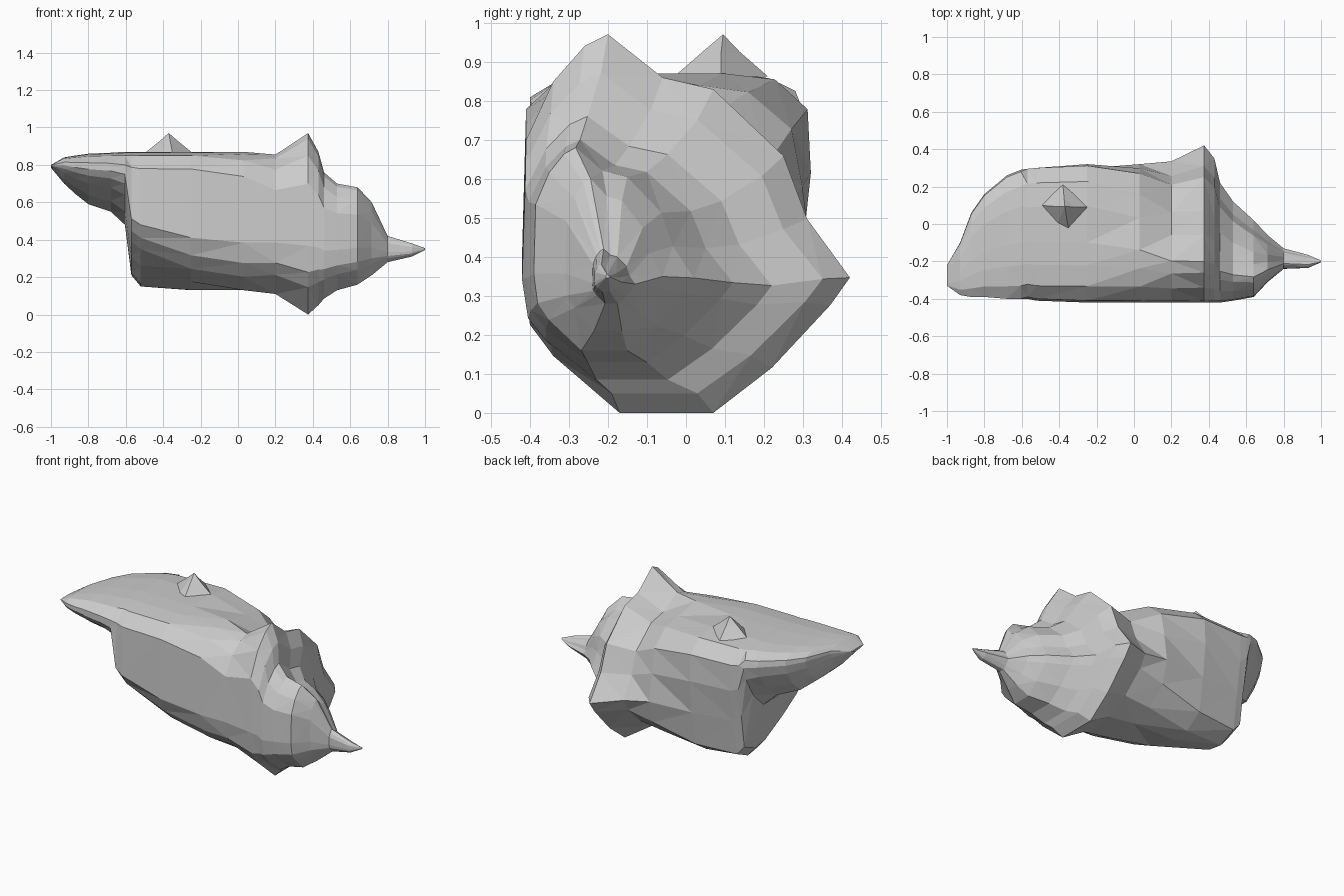
import bpy, bmesh

# Cross-sections (y, z), matching point order around the ring
LEDGE = [(.27, .70), (.29, .78), (.28, .825), (.20, .86), (.09, .87), (-.10, .87),
         (-.22, .865), (-.33, .85), (-.40, .80), (-.40, .75), (-.37, .70), (-.30, .64),
         (-.17, .55), (.0, .48), (.10, .48), (.20, .58)]
REAR = [(.27, .42), (.30, .62), (.30, .78), (.22, .855), (.09, .87), (-.10, .87),
        (-.22, .865), (-.33, .85), (-.40, .78), (-.41, .48), (-.36, .41), (-.29, .35),
        (-.15, .26), (.03, .165), (.13, .15), (.24, .20)]
BARREL = [(.305, .42), (.32, .62), (.305, .78), (.22, .855), (.09, .87), (-.10, .87),
          (-.22, .865), (-.33, .85), (-.41, .78), (-.42, .37), (-.38, .26), (-.30, .18),
          (-.17, .13), (.03, .13), (.17, .14), (.275, .23)]
COLLAR = [(.42, .35), (.31, .50), (.25, .66), (.07, .83), (-.06, .86), (-.20, .97),
          (-.26, .94), (-.34, .85), (-.41, .70), (-.42, .37), (-.40, .23), (-.34, .15),
          (-.17, .005), (.07, .005), (.22, .12), (.37, .28)]


def mix(a, b, t):
    return [(p[0] + (q[0] - p[0]) * t, p[1] + (q[1] - p[1]) * t) for p, q in zip(a, b)]


def fit(section, st):
    """Scale a section into the bounding box (y min, y max, z min, z max) at x."""
    x, a, b, c, d = st
    ys, zs = [p[0] for p in section], [p[1] for p in section]
    y0, y1, z0, z1 = min(ys), max(ys), min(zs), max(zs)
    return [(x, a + (y - y0) / (y1 - y0) * (b - a),
             c + (z - z0) / (z1 - z0) * (d - c)) for y, z in section]


def finish(bm, name):
    bmesh.ops.triangulate(bm, faces=bm.faces[:])
    bmesh.ops.recalc_face_normals(bm, faces=bm.faces[:])
    me = bpy.data.meshes.new(name)
    bm.to_mesh(me)
    bm.free()
    ob = bpy.data.objects.new(name, me)
    bpy.context.collection.objects.link(ob)
    return ob


# Stations along x: overhanging ledge, barrel, flared collar, pointed snout
parts = [
    (LEDGE, [(-1, -.33, -.22, .785, .80), (-.93, -.38, -.10, .70, .84),
             (-.87, -.39, .06, .645, .85), (-.80, -.39, .16, .59, .86),
             (-.68, -.40, .26, .55, .865), (-.605, -.40, .29, .48, .87)]),
    (REAR, [(-.57, -.40, .295, .21, .87), (-.52, -.41, .30, .15, .87)]),
    (mix(REAR, BARREL, .55), [(-.25, -.42, .32, .13, .87)]),
    (mix(BARREL, COLLAR, .3), [(.03, -.42, .32, .13, .87)]),
    (mix(BARREL, COLLAR, .8), [(.20, -.42, .335, .11, .855)]),
    (COLLAR, [(.375, -.42, .42, 0, .97), (.43, -.42, .35, .05, .87),
              (.46, -.42, .22, .085, .76), (.53, -.41, .12, .13, .70),
              (.64, -.39, .02, .16, .68), (.715, -.31, -.06, .21, .60),
              (.80, -.24, -.13, .28, .42), (.93, -.235, -.165, .31, .38),
              (1, -.205, -.195, .345, .355)])]

# Body: one loft through all stations
bm = bmesh.new()
rings = [[bm.verts.new(p) for p in fit(sec, s)] for sec, sts in parts for s in sts]
n = len(BARREL)
for r0, r1 in zip(rings, rings[1:]):
    for i in range(n):
        j = (i + 1) % n
        bm.faces.new((r0[i], r0[j], r1[j], r1[i]))
bm.faces.new(rings[0])
bm.faces.new(rings[-1])
finish(bm, "body")

# Small spike on top
bm = bmesh.new()
base = [(-.50, .10), (-.41, .0), (-.35, -.03), (-.24, .09), (-.38, .21)]
foot = [bm.verts.new((x, y, .862)) for x, y in base]
mid = [bm.verts.new((-.37 + (x + .37) * .4, .09 + (y - .09) * .4, .925)) for x, y in base]
tip = bm.verts.new((-.37, .095, .97))
for i in range(5):
    j = (i + 1) % 5
    bm.faces.new((foot[i], foot[j], mid[j], mid[i]))
    bm.faces.new((mid[i], mid[j], tip))
bm.faces.new(foot)
finish(bm, "top_spike")
